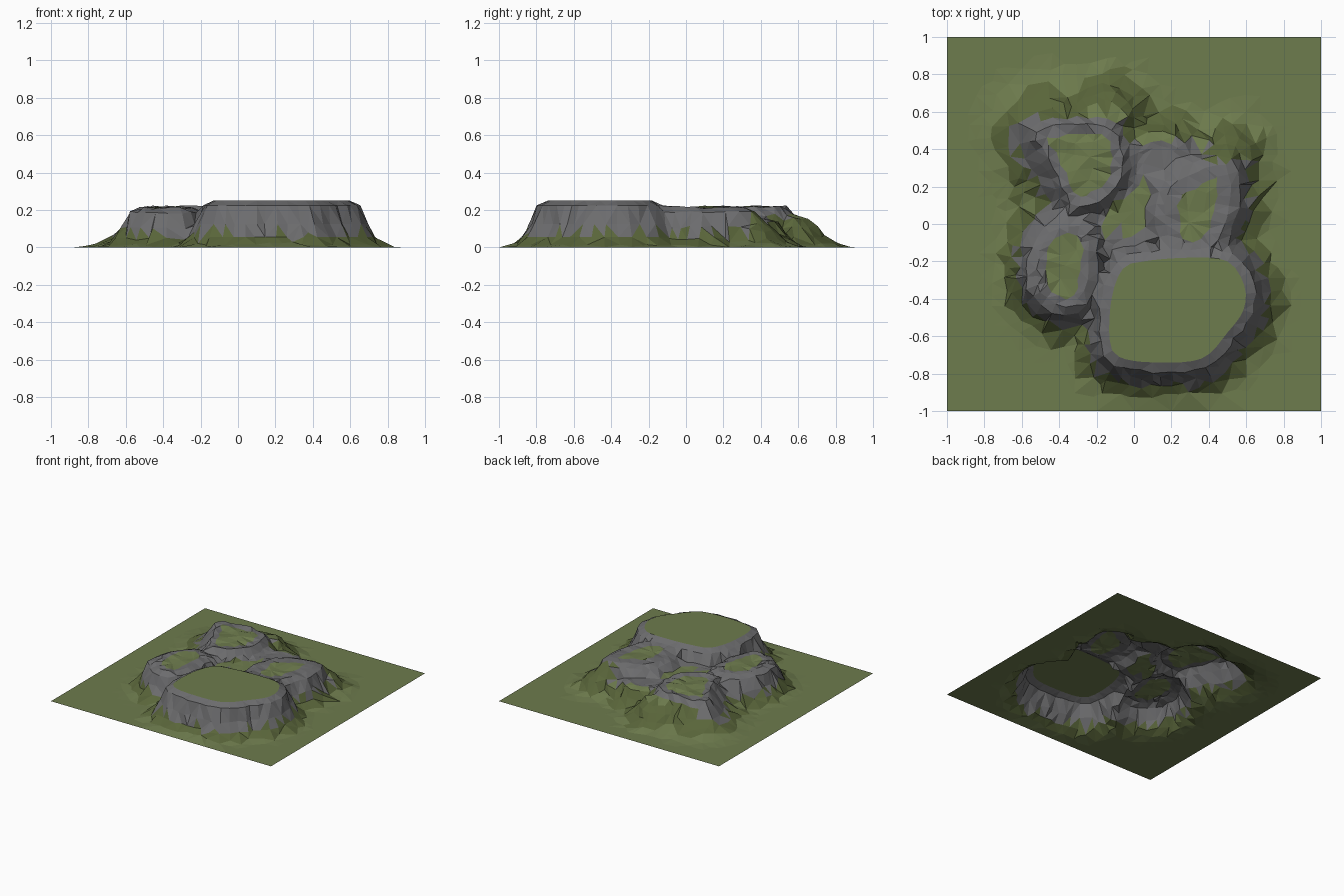
import bpy, bmesh, random
from mathutils import Vector
from mathutils.geometry import delaunay_2d_cdt, interpolate_bezier

if "Cube" in bpy.data.objects:
    bpy.data.objects.remove(bpy.data.objects["Cube"])

random.seed(4)

# Slope profiles: (distance outside the rim, fraction of plateau height)
CLIFF = [(0, 1), (.05, .9), (.09, .5), (.13, .22), (.18, .06), (.25, 0)]
GENTLE = [(0, 1), (.04, .8), (.1, .46), (.17, .23), (.25, .08), (.34, 0)]
SPUR = [(0, 1), (.05, .7), (.09, .35), (.15, .12), (.22, 0)]

# Plateaus: rim outline, top height, slope profile, width of bare rock rim, roughness
PLATEAUS = [
    # large front mesa
    ([(-.13, -.62), (-.12, -.4), (-.06, -.24), (.05, -.2), (.3, -.18), (.5, -.2), (.59, -.33),
      (.585, -.46), (.5, -.58), (.36, -.72), (.1, -.74), (-.08, -.71)], .25, CLIFF, 0, 0),
    # left front ledge
    ([(-.52, -.28), (-.49, -.1), (-.4, -.02), (-.25, -.05), (-.25, -.3), (-.32, -.43),
      (-.42, -.42), (-.5, -.36)], .21, CLIFF, .04, .008),
    # right ledge
    ([(.17, .05), (.2, .2), (.38, .3), (.49, .31), (.52, .15), (.48, 0), (.42, -.12),
      (.22, -.15)], .215, CLIFF, .07, .008),
    # back left hill
    ([(-.52, .49), (-.3, .53), (-.12, .5), (-.06, .36), (-.1, .2), (-.24, .1), (-.34, .12),
      (-.43, .3)], .215, GENTLE, .05, .01),
    # middle saddle
    ([(-.2, -.1), (-.15, .1), (0, .22), (.04, .42), (.2, .43), (.26, .3), (.16, .0),
      (.1, -.15)], .15, CLIFF, .03, .006),
    # back spur
    ([(-.3, .56), (-.2, .65), (-.12, .66), (-.04, .57), (-.12, .5)], .15, SPUR, 0, .01),
    # back right spur
    ([(.4, .36), (.5, .42), (.57, .39), (.56, .3), (.45, .28)], .13, SPUR, 0, .01),
]


def signed_distance(p, poly):
    best, inside = 9, False
    for a, b in zip(poly, poly[1:] + poly[:1]):
        e, w = b - a, p - a
        t = max(0, min(1, w.dot(e) / max(e.dot(e), 1e-9)))
        best = min(best, (w - e * t).length)
        if (a.y > p.y) != (b.y > p.y) and p.x < a.x + (p.y - a.y) * e.x / e.y:
            inside = not inside
    return -best if inside else best


def falloff(d, profile):
    if d <= 0:
        return 1
    for (d0, h0), (d1, h1) in zip(profile, profile[1:]):
        if d <= d1:
            return h0 + (h1 - h0) * (d - d0) / (d1 - d0)
    return 0


def smooth_outline(coords):
    # rounded closed curve through the outline points
    p = [Vector(c) for c in coords]
    if sum(a.cross(b) for a, b in zip(p, p[1:] + p[:1])) < 0:
        p.reverse()
    out, n = [], len(p)
    for i in range(n):
        a, b = p[i], p[(i + 1) % n]
        ta, tb = (b - p[i - 1]) / 6, (p[(i + 2) % n] - a) / 6
        steps = max(2, round((b - a).length / .05) + 1)
        out += [Vector(v[:2]) for v in interpolate_bezier(a, a + ta, b - tb, b, steps)[:-1]]
    return out


regions = [(smooth_outline(o), h, prof, rim, rough) for o, h, prof, rim, rough in PLATEAUS]
saddle = regions[4][0]


def height(p, skip=None):
    return max(r[1] * falloff(signed_distance(p, r[0]), r[2]) for r in regions if r is not skip)


points, heights = [], []


def add(p, z, gap):
    if max(abs(p.x), abs(p.y)) < .93 and all((p - q).length > gap for q in points):
        points.append(p)
        heights.append(max(0, z))


# Square border
for i in range(10):
    s = -1 + i * .2
    for x, y in ((s, -1), (1, s), (-s, 1), (-1, -s)):
        points.append(Vector((x, y)))
        heights.append(0)

# Contour rings around every plateau
for reg in regions:
    poly, top, prof, rim, rough = reg
    n = len(poly)
    for d, f in ([(-rim, 1)] if rim else []) + prof:
        for i, p in enumerate(poly):
            if d > .16 and i % 2:
                continue
            t = (poly[(i + 1) % n] - poly[i - 1]).normalized()
            wob = random.uniform(-.18, .18) * min(.1, abs(d)) + random.uniform(-1, 1) * rough
            q = p + Vector((t.y, -t.x)) * (d + wob) + t * wob * .5
            if d > 0 and signed_distance(q, poly) < d * .6:
                continue
            z = top * f
            if height(q, reg) > z + .008:
                continue
            add(q, z + random.uniform(-rough, rough) * (f > .1), .014)

# Loose fill points
for i in range(-12, 13):
    for j in range(-12, 13):
        q = Vector((i, j)) * .075 + Vector((random.uniform(-.02, .02), random.uniform(-.02, .02)))
        if signed_distance(q, regions[0][0]) > .02:
            z = height(q)
            add(q, z + (random.uniform(-.007, .007) if z > .03 else 0), .04)

# Triangulated landscape
verts, _, faces, origin, _, _ = delaunay_2d_cdt(points, [], [], 0, 1e-5)
mesh = bpy.data.meshes.new("rocky_terrain")
mesh.from_pydata([(v.x, v.y, heights[o[0]]) for v, o in zip(verts, origin)], [], faces)
bm = bmesh.new()
bm.from_mesh(mesh)
bmesh.ops.recalc_face_normals(bm, faces=bm.faces)
if sum(f.normal.z for f in bm.faces) < 0:
    bmesh.ops.reverse_faces(bm, faces=bm.faces)
bm.to_mesh(mesh)
bm.free()

for name, colour in (("grass", (.155, .2, .075, 1)), ("rock", (.15, .15, .155, 1)),
                     ("dark_grass", (.1, .13, .042, 1))):
    mat = bpy.data.materials.new(name)
    mat.diffuse_color = colour
    mat.use_nodes = True
    mat.node_tree.nodes["Principled BSDF"].inputs["Base Color"].default_value = mat.diffuse_color
    mesh.materials.append(mat)

# Grass on the tops, dark grass on steep skirts, rock on rims and cliffs
for f in mesh.polygons:
    c, z = f.center.xy, f.center.z
    grassy = z < .075 + random.uniform(-.02, .02) or c.y > .56 or (c.x > .4 and c.y > .34) \
        or (c.y > .44 and c.x > -.05)
    for poly, top, prof, rim, rough in regions:
        if abs(z - top) < .02 and f.normal.z > .85 and signed_distance(c, poly) < -rim:
            grassy = grassy or poly is not saddle or (c.x < .06 and c.y > -.05)
    f.material_index = 1 if not grassy else 2 if f.normal.z < .93 else 0
bpy.context.collection.objects.link(bpy.data.objects.new("rocky_terrain", mesh))
